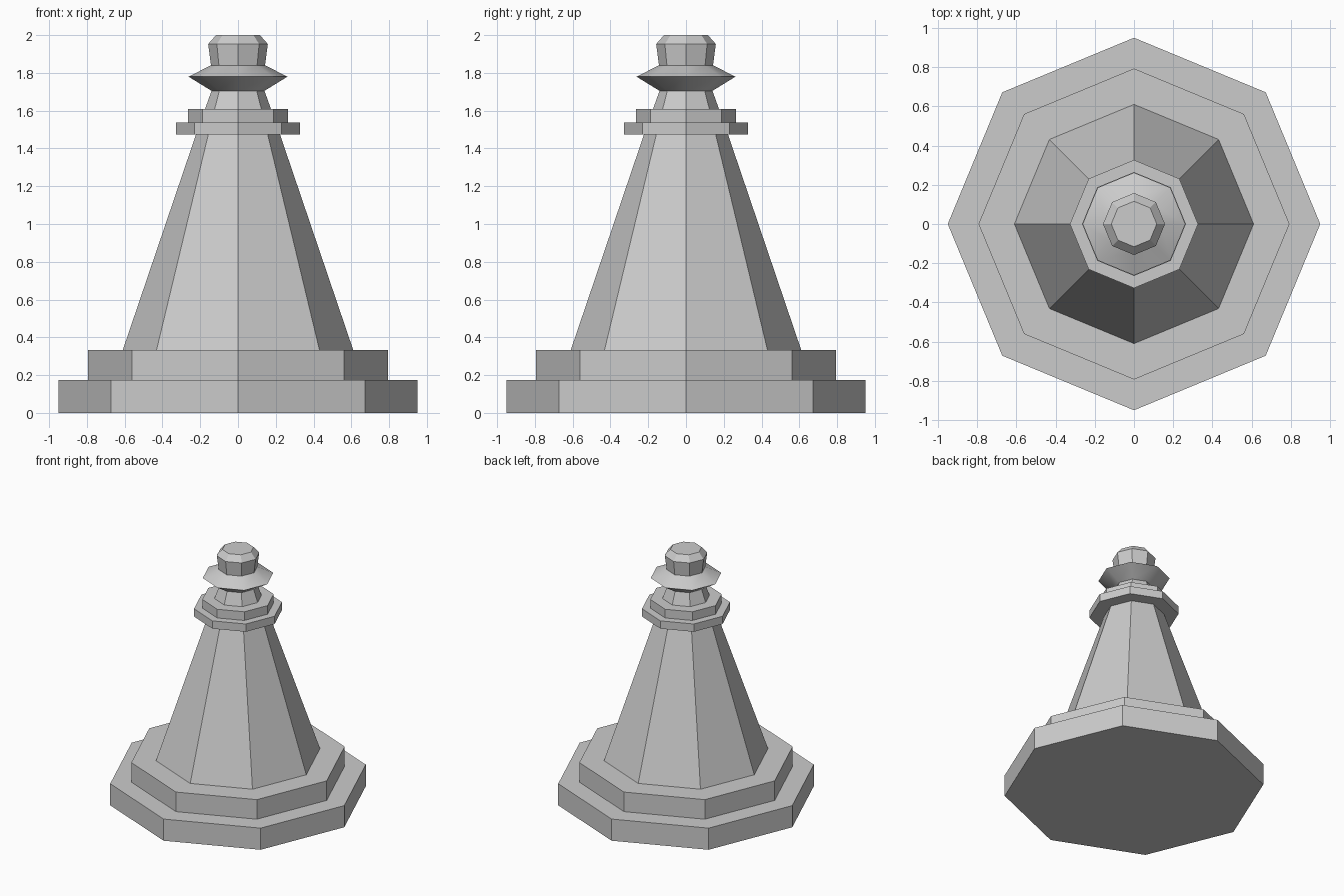
import bpy, bmesh
from math import cos, sin, pi, radians

if "Cube" in bpy.data.objects:
    bpy.data.objects.remove(bpy.data.objects["Cube"])

SIDES = 8


def octagon_lathe(name, profile):
    """Closed eight-sided solid from (radius, height) pairs, bottom to top."""
    bm = bmesh.new()
    rings = [[bm.verts.new((r * cos(2 * pi * i / SIDES), r * sin(2 * pi * i / SIDES), z))
              for i in range(SIDES)] for r, z in profile]
    for low, high in zip(rings, rings[1:]):
        for i in range(SIDES):
            j = (i + 1) % SIDES
            bm.faces.new((low[i], low[j], high[j], high[i]))
    bm.faces.new(rings[0][::-1])
    bm.faces.new(rings[-1])
    mesh = bpy.data.meshes.new(name)
    bm.to_mesh(mesh)
    bm.free()
    obj = bpy.data.objects.new(name, mesh)
    bpy.context.collection.objects.link(obj)
    return obj


# Two-step plinth
octagon_lathe("base_lower_step", [(0.95, 0), (0.95, 0.175)])
octagon_lathe("base_upper_step", [(0.793, 0.175), (0.793, 0.333)])

# Tapered body
octagon_lathe("body", [(0.61, 0.333), (0.222, 1.475)])

# Two-step collar
octagon_lathe("collar_lower", [(0.327, 1.475), (0.327, 1.538)])
octagon_lathe("collar_upper", [(0.265, 1.538), (0.265, 1.608)])

# Flared finial, softened only across its shallow edges
finial = octagon_lathe("finial", [(0.175, 1.608), (0.14, 1.705), (0.262, 1.78),
                                  (0.143, 1.84), (0.158, 1.953), (0.116, 2.0)])
bpy.context.view_layer.objects.active = finial
finial.select_set(True)
bpy.ops.object.shade_smooth_by_angle(angle=radians(30))
